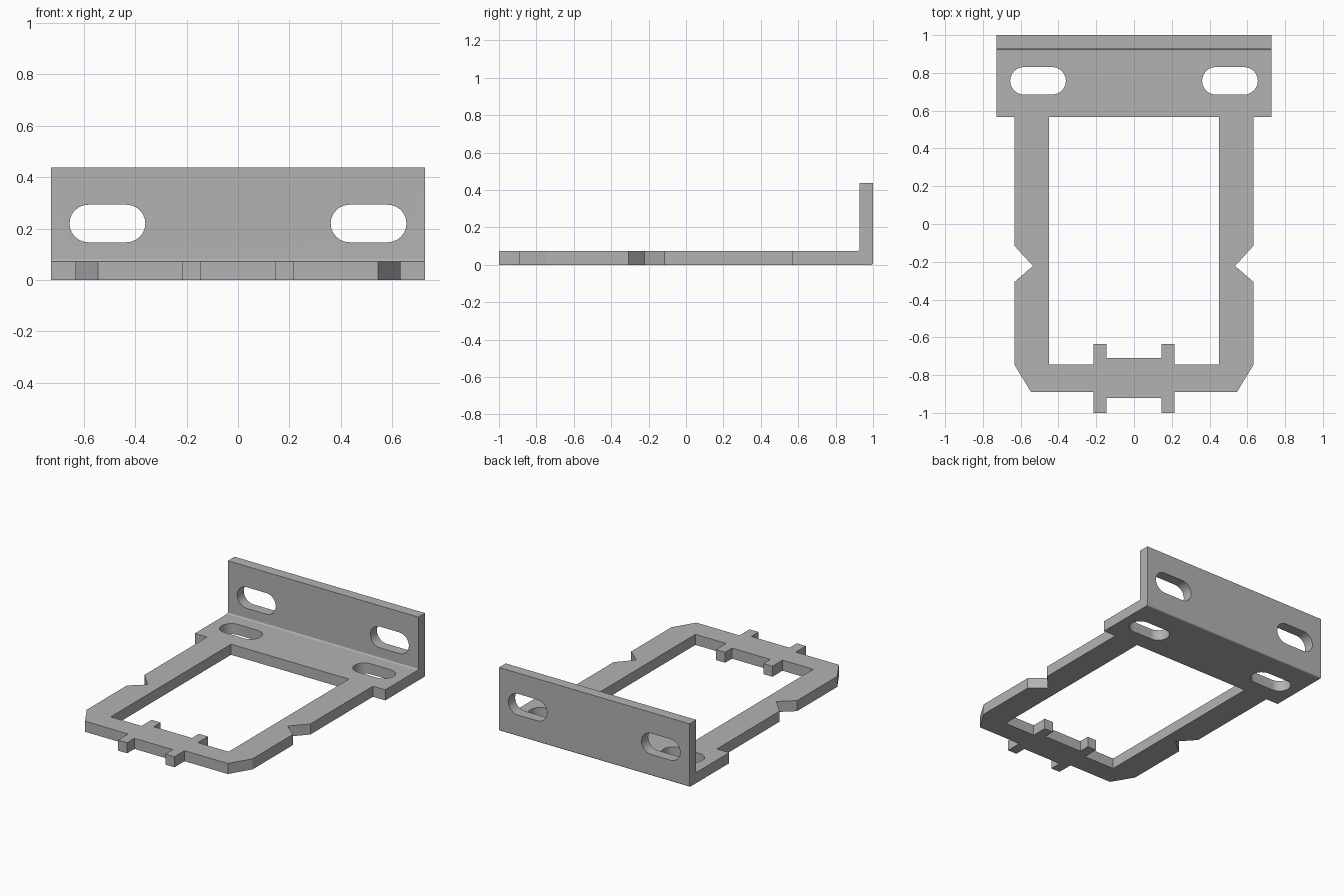
import bpy
import bmesh
from math import pi, cos, sin, radians
from mathutils import Matrix, Vector

cube = bpy.data.objects.get("Cube")
if cube:
    bpy.data.objects.remove(cube, do_unlink=True)

THICK = 0.073        # sheet thickness
HALF_W = 0.727       # half width of the mounting flange
HEIGHT = 0.437
BEND_R = 0.01        # bend radius, inside and outside
BEND_Y = 1 - THICK - BEND_R
BEND_Z = THICK + BEND_R


def arc(cx, cy, r, start, end, steps):
    angles = [start + (end - start) * i / steps for i in range(steps + 1)]
    return [(cx + r * cos(a), cy + r * sin(a)) for a in angles]


def mirrored(half):
    """Close a right-hand half outline with its reflection in x."""
    return half + [(-x, y) for x, y in reversed(half)]


def slots(cy, cx=0.508, straight=0.0745, r=0.073):
    """A left and right pair of round-ended slots."""
    one = (arc(cx + straight, cy, r, -pi / 2, pi / 2, 12)
           + arc(cx - straight, cy, r, pi / 2, 3 * pi / 2, 12))
    return [one, [(-x, y) for x, y in one]]


def add_plate(bm, loops, matrix):
    """Fill an outline with holes, then thicken it into a plate."""
    edges = []
    for loop in loops:
        verts = [bm.verts.new((x, y, 0)) for x, y in loop]
        edges += [bm.edges.new((v, verts[i - 1])) for i, v in enumerate(verts)]
    fill = bmesh.ops.triangle_fill(bm, edges=edges, use_beauty=True, normal=(0, 0, 1))
    faces = [g for g in fill["geom"] if isinstance(g, bmesh.types.BMFace)]
    base = {v for f in faces for v in f.verts}
    grown = bmesh.ops.extrude_face_region(bm, geom=faces)
    top = [g for g in grown["geom"] if isinstance(g, bmesh.types.BMVert)]
    bmesh.ops.translate(bm, verts=top, vec=(0, 0, THICK))
    bmesh.ops.transform(bm, matrix=matrix, verts=list(base) + top)


bm = bmesh.new()

# Flat frame: tabs, clipped corners, side notches and wide rear strip
frame_outline = mirrored([
    (0.146, -0.92), (0.146, -1), (0.215, -1), (0.215, -0.89),
    (0.545, -0.89), (0.633, -0.745), (0.633, -0.307), (0.535, -0.222),
    (0.633, -0.115), (0.633, 0.567), (HALF_W, 0.567), (HALF_W, BEND_Y)])
frame_opening = mirrored([
    (0.146, -0.71), (0.146, -0.635), (0.215, -0.635), (0.215, -0.745),
    (0.45, -0.745), (0.45, 0.567)])
add_plate(bm, [frame_outline, frame_opening] + slots(0.758), Matrix.Identity(4))

# Upright flange, standing at the rear
flange_outline = mirrored([(HALF_W, BEND_Z), (HALF_W, HEIGHT)])
stand_up = Matrix.Translation((0, 1, 0)) @ Matrix.Rotation(pi / 2, 4, "X")
add_plate(bm, [flange_outline] + slots(0.22), stand_up)

# Open the two plates where the bend joins them
joint = [f for f in bm.faces
         if all(abs(v.co.y - BEND_Y) < 1e-4 for v in f.verts)
         or all(abs(v.co.z - BEND_Z) < 1e-4 for v in f.verts)]
bmesh.ops.delete(bm, geom=joint, context="FACES_ONLY")

# Rounded bend
inner = arc(BEND_Y, BEND_Z, BEND_R, -pi / 2, 0, 6)
outer = arc(1 - BEND_R, BEND_R, BEND_R, 0, -pi / 2, 6)
rings = []
for x in (-HALF_W, HALF_W):
    ring = [bm.verts.new((x, y, z))
            for y, z in inner + [(1, BEND_Z)] + outer + [(BEND_Y, 0)]]
    bm.faces.new(ring)
    rings.append(ring)
a, b = rings
open_sides = (len(inner) - 1, len(a) - 1)
for i in range(len(a)):
    if i not in open_sides:
        j = (i + 1) % len(a)
        bm.faces.new((a[i], a[j], b[j], b[i]))

bmesh.ops.remove_doubles(bm, verts=bm.verts, dist=1e-4)
bmesh.ops.recalc_face_normals(bm, faces=bm.faces)

mesh = bpy.data.meshes.new("mounting_bracket")
bm.to_mesh(mesh)
bm.free()
bracket = bpy.data.objects.new("mounting_bracket", mesh)
bpy.context.collection.objects.link(bracket)

# Plain grey metal
grey = bpy.data.materials.new("plain_grey")
grey.use_nodes = True
colour = (0.45, 0.45, 0.45, 1)
grey.diffuse_color = colour
grey.node_tree.nodes["Principled BSDF"].inputs["Base Color"].default_value = colour
mesh.materials.append(grey)

# Smooth slot ends and bend, crisp everywhere else
bpy.ops.object.select_all(action="DESELECT")
bracket.select_set(True)
bpy.context.view_layer.objects.active = bracket
bpy.ops.object.shade_smooth_by_angle(angle=radians(25))
weighted = bracket.modifiers.new("flat_face_normals", "WEIGHTED_NORMAL")
weighted.keep_sharp = True
